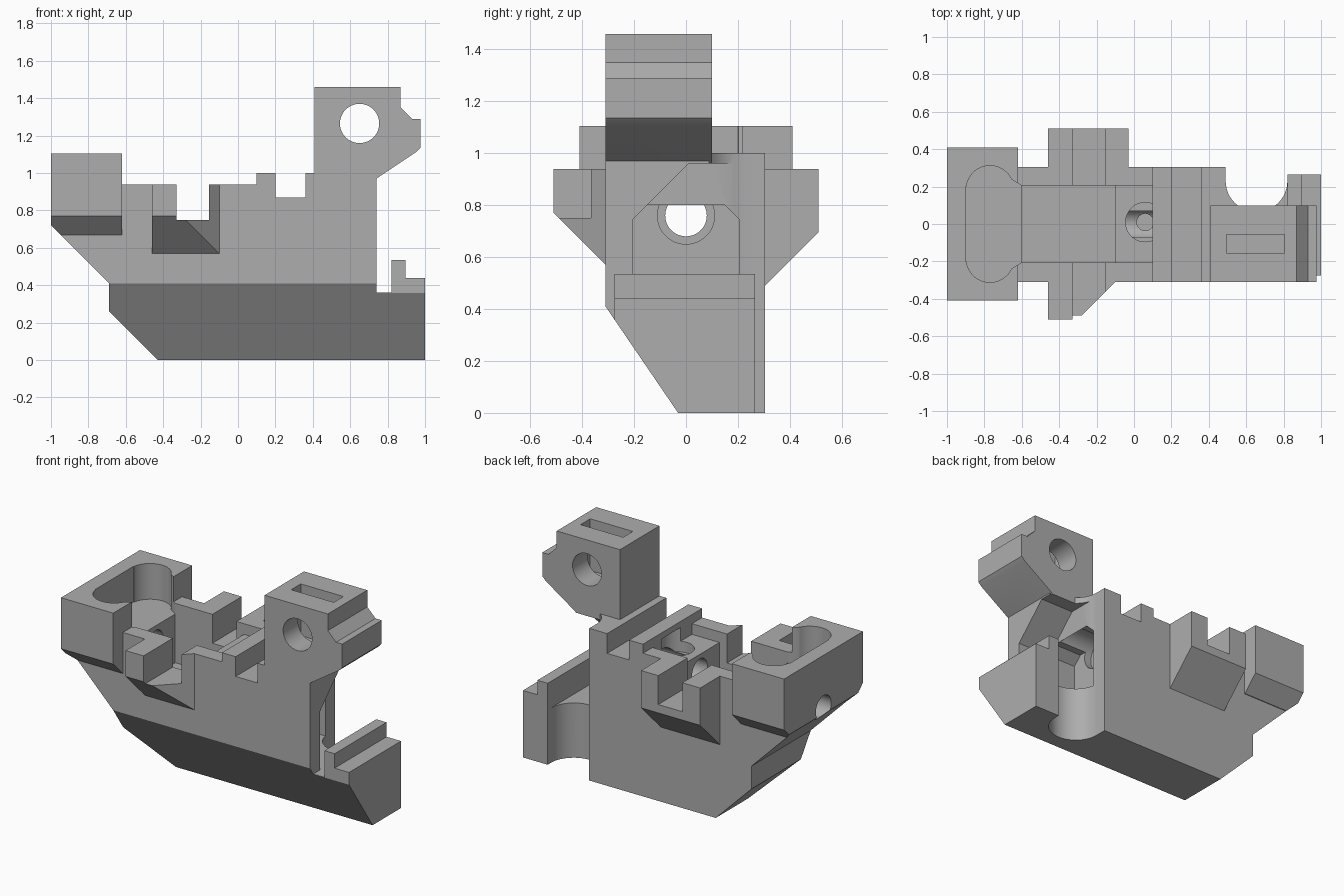
import bpy, bmesh, math
from mathutils import Vector

if "Cube" in bpy.data.objects:
    bpy.data.objects.remove(bpy.data.objects["Cube"])

grey = bpy.data.materials.new("plain grey")
grey.use_nodes = True
grey.diffuse_color = (0.42, 0.42, 0.42, 1)
grey.node_tree.nodes["Principled BSDF"].inputs["Base Color"].default_value = grey.diffuse_color


def prism(name, axis, pts, lo, hi):
    """Extrude a 2D outline along one axis."""
    place = {"x": lambda p, t: (t, p[0], p[1]),
             "y": lambda p, t: (p[0], t, p[1]),
             "z": lambda p, t: (p[0], p[1], t)}[axis]
    bm = bmesh.new()
    base = bm.faces.new([bm.verts.new(place(p, lo)) for p in pts])
    grown = bmesh.ops.extrude_face_region(bm, geom=[base])["geom"]
    shift = Vector(place((0, 0), hi - lo))
    bmesh.ops.translate(bm, vec=shift, verts=[v for v in grown if isinstance(v, bmesh.types.BMVert)])
    bmesh.ops.recalc_face_normals(bm, faces=bm.faces)
    mesh = bpy.data.meshes.new(name)
    bm.to_mesh(mesh)
    bm.free()
    mesh.materials.append(grey)
    obj = bpy.data.objects.new(name, mesh)
    bpy.context.collection.objects.link(obj)
    return obj


def box(name, x, y, z):
    return prism(name, "z", [(x[0], y[0]), (x[1], y[0]), (x[1], y[1]), (x[0], y[1])], *z)


def rod(name, axis, centre, r, lo, hi, n=48):
    ring = [(centre[0] + r * math.cos(math.tau * i / n),
             centre[1] + r * math.sin(math.tau * i / n)) for i in range(n)]
    return prism(name, axis, ring, lo, hi)


def combine(target, tool, mode):
    mod = target.modifiers.new(mode, "BOOLEAN")
    mod.object, mod.operation, mod.solver = tool, mode, "EXACT"
    bpy.context.view_layer.objects.active = target
    bpy.ops.object.modifier_apply(modifier=mod.name)
    bpy.data.objects.remove(tool)


# Main body with stepped top
body = prism("carriage_body", "y", [
    (-1, 0), (.74, 0), (.74, 1), (.36, 1), (.36, .87), (.2, .87),
    (.2, 1), (.1, 1), (.1, .94), (-1, .94)], -.31, .305)


def add(tool):
    combine(body, tool, "UNION")


def cut(tool):
    combine(body, tool, "DIFFERENCE")


# Wide head at the left end
add(prism("head", "x", [(-.41, 1.105), (-.41, .77), (-.31, .67), (.31, .67),
                        (.41, .77), (.41, 1.105)], -1, -.62))

# Side lugs, the front one with a diagonal end
front_lug = prism("front_lug", "x", [(-.29, .55), (-.51, .77), (-.51, .94), (-.29, .94)], -.46, -.02)
combine(front_lug, prism("lug_trim", "z", [(-.06, -.27), (-.42, -.63), (.1, -.63), (.1, -.27)],
                         .4, 1.1), "DIFFERENCE")
add(front_lug)
add(prism("back_lug", "x", [(.29, .475), (.51, .695), (.51, .94), (.29, .94)], -.46, -.03))

# Foot with stepped end block
add(box("foot", (.7, 1), (-.275, .265), (0, .36)))
add(prism("end_block", "y", [(.82, .2), (1, .2), (1, .44), (.895, .44), (.895, .535), (.82, .535)],
          -.275, .265))

# Sloped underside and left end
cut(prism("front_slope", "x", [(-.31, .41), (-.01, -.03), (-.6, -.03), (-.6, .41)], -1.2, 1.2))
cut(prism("end_slope", "y", [(-1.2, .92), (-.69, .41), (-.69, .26), (-.4, -.03), (-1.2, -.1)], -.8, .8))

# Open channel, cross notch and shelf
cut(box("notch", (-.33, -.155), (-.8, .8), (.75, 1.2)))
cut(box("channel", (-.6, -.1), (-.205, .205), (.55, 1.2)))
cut(box("shelf", (-.2, .1), (-.205, .205), (.87, 1.2)))
cut(rod("shelf_bore", "z", (.06, .01), .105, .8, .96))
cut(rod("pin_bore", "z", (.06, .01), .045, .5, .9))

# Head pocket with two round lobes
cut(prism("pocket", "z", [(-.9, -.2), (-.69, -.28), (-.65, -.235), (-.6, -.205), (-.58, -.205),
                          (-.58, .205), (-.6, .205), (-.65, .235), (-.69, .28), (-.9, .2)], .87, 1.3))
for side in (-1, 1):
    cut(rod("pocket_lobe", "z", (-.77, side * .185), .127, .87, 1.3))

# Chamber under the tower, with a round rear opening
cut(prism("chamber", "x", [(-.205, .36), (.205, .36), (.205, .745), (.15, .8), (-.15, .8), (-.205, .745)],
          .3, .81))
cut(prism("roof_slope", "x", [(-.16, .79), (.01, .96), (.2, .96), (.2, .79)], .5, .8))
arc = [(.655 + .165 * math.cos(a), .23 + .165 * math.sin(a))
       for a in (math.pi + math.pi * i / 24 for i in range(25))]
cut(prism("rear_opening", "z", arc + [(.82, .5), (.49, .5)], -.1, 1.1))

# Long bore through the body
cut(rod("long_bore", "x", (0, .76), .08, -1.1, .5))
cut(rod("bore_recess", "x", (0, .76), .11, .25, .5))

# Tower with hinge hole and top slot
tower = prism("tower", "y", [(.41, .96), (.73, .96), (.74, .97), (.95, 1.11), (.975, 1.135), (.975, 1.29),
                             (.93, 1.29), (.87, 1.35), (.87, 1.46), (.41, 1.46)], -.31, .1)
combine(tower, rod("hinge_hole", "y", (.65, 1.265), .105, -.5, .5), "DIFFERENCE")
combine(tower, box("nut_slot", (.495, .805), (-.155, -.055), (1.12, 1.6)), "DIFFERENCE")
add(tower)

# Crisp edges, smooth bores
bpy.ops.object.select_all(action="DESELECT")
body.select_set(True)
bpy.context.view_layer.objects.active = body
bpy.ops.object.shade_smooth_by_angle(angle=math.radians(25))
